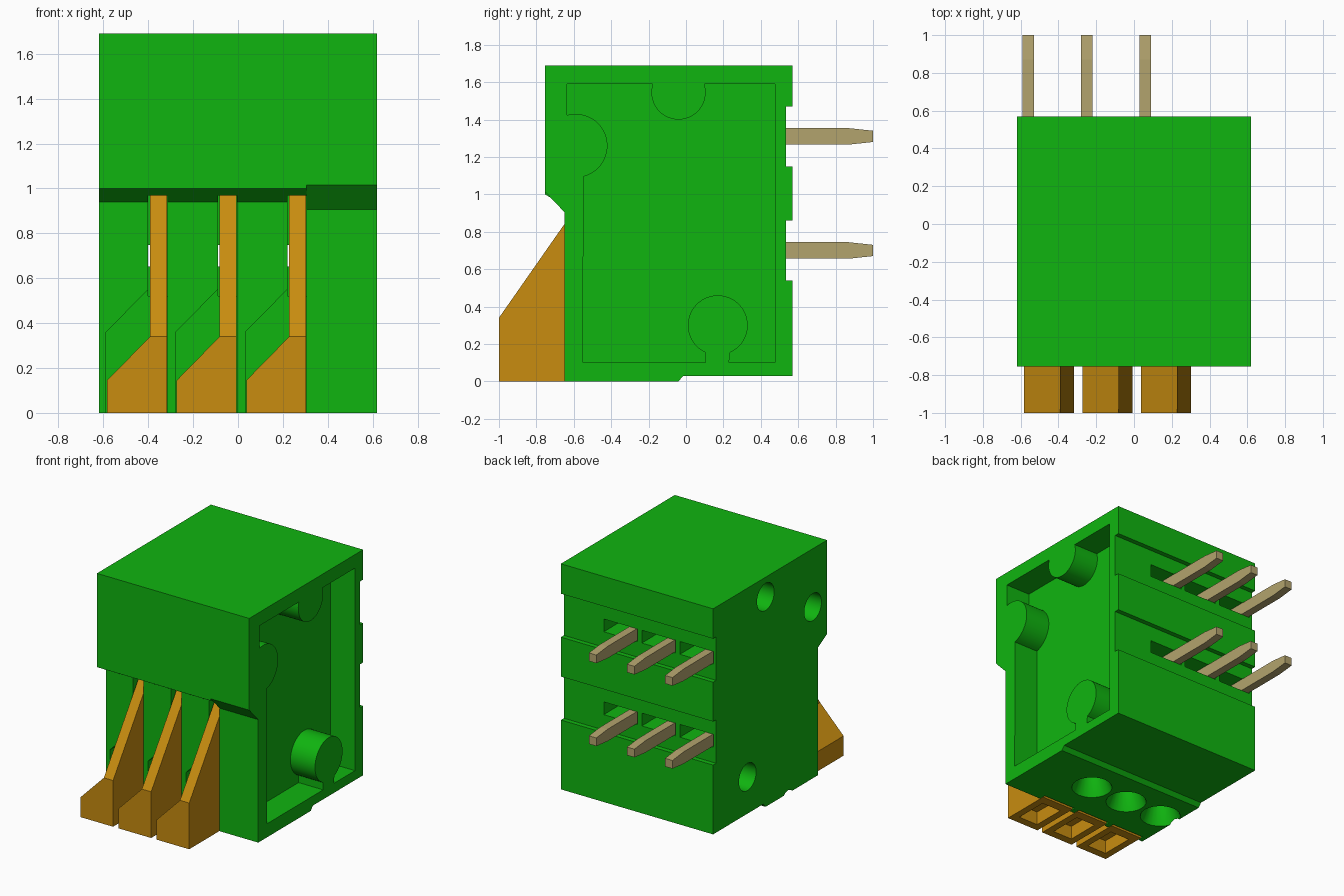
import bpy, bmesh
from math import cos, sin, radians, pi

if "Cube" in bpy.data.objects:
    bpy.data.objects.remove(bpy.data.objects["Cube"])


def material(name, rgb):
    m = bpy.data.materials.new(name)
    m.use_nodes = True
    m.diffuse_color = (*rgb, 1)
    m.node_tree.nodes["Principled BSDF"].inputs["Base Color"].default_value = (*rgb, 1)
    return m


GREEN = material("housing green", (0.005, 0.46, 0.005))
ORANGE = material("lever orange", (0.58, 0.265, 0.005))
METAL = material("pin metal", (0.45, 0.37, 0.155))


def extrude(name, outline, lo, hi, axis, mat):
    """Extrude an outline: axis x takes (y, z) points, axis y takes (x, z) points."""
    place = {"x": lambda p, d: (d, p[0], p[1]), "y": lambda p, d: (p[0], d, p[1])}[axis]
    bm = bmesh.new()
    ends = [[bm.verts.new(place(p, d)) for p in outline] for d in (lo, hi)]
    bm.faces.new(ends[0])
    bm.faces.new(ends[1])
    n = len(outline)
    for i in range(n):
        j = (i + 1) % n
        bm.faces.new((ends[0][i], ends[0][j], ends[1][j], ends[1][i]))
    bmesh.ops.recalc_face_normals(bm, faces=bm.faces)
    return to_object(name, bm, mat)


def to_object(name, bm, mat):
    me = bpy.data.meshes.new(name)
    bm.to_mesh(me)
    bm.free()
    me.materials.append(mat)
    ob = bpy.data.objects.new(name, me)
    bpy.context.collection.objects.link(ob)
    return ob


def box(name, x0, x1, y0, y1, z0, z1, mat):
    return extrude(name, [(x0, z0), (x1, z0), (x1, z1), (x0, z1)], y0, y1, "y", mat)


def arc(cy, cz, r, a0, a1, steps=28):
    angles = [radians(a0 + (a1 - a0) * i / steps) for i in range(steps + 1)]
    return [(cy + r * cos(a), cz + r * sin(a)) for a in angles]


def funnel(x, y):
    """Round wire entry that narrows upward, open below the base."""
    bm = bmesh.new()
    rings = []
    for r, z in ((0.15, -0.05), (0.14, 0.0), (0.085, 0.13), (0.085, 0.3)):
        rings.append([bm.verts.new((x + r * cos(a * pi / 12), y + r * sin(a * pi / 12), z))
                      for a in range(24)])
    for low, high in zip(rings, rings[1:]):
        for i in range(24):
            j = (i + 1) % 24
            bm.faces.new((low[i], low[j], high[j], high[i]))
    bm.faces.new(rings[0])
    bm.faces.new(rings[-1])
    bmesh.ops.recalc_face_normals(bm, faces=bm.faces)
    return to_object("cutter", bm, GREEN)


def cut(target, cutter):
    mod = target.modifiers.new("cut", "BOOLEAN")
    mod.operation = "DIFFERENCE"
    mod.solver = "EXACT"
    mod.object = cutter
    bpy.ops.object.select_all(action="DESELECT")
    bpy.context.view_layer.objects.active = target
    target.select_set(True)
    bpy.ops.object.modifier_apply(modifier=mod.name)
    bpy.data.objects.remove(cutter)


# Housing block with stepped base and two bands set into the back
housing = extrude("housing", [
    (-0.755, 0), (-0.04, 0), (-0.015, 0.03), (0.57, 0.03),
    (0.57, 0.54), (0.535, 0.54), (0.535, 0.86), (0.57, 0.86),
    (0.57, 1.15), (0.535, 1.15), (0.535, 1.47), (0.57, 1.47),
    (0.57, 1.69), (-0.755, 1.69)], -0.62, 0.62, "x", GREEN)

# Lower front set back under a chamfered overhang
SPLIT = 0.305
for x0, x1, top, low in ((-0.7, SPLIT, 1.026, 0.94), (SPLIT, 0.7, 1.062, 0.905)):
    cut(housing, extrude("cutter", [(-0.8, top), (-0.65, low), (-0.65, -0.1), (-0.8, -0.1)],
                         x0, x1, "x", GREEN))

# Recess in the left side, leaving three round bosses
recess = [(-0.55, 0.1), (0.105, 0.1)]
recess += arc(0.17, 0.3, 0.16, 246, -66, 40)
recess += [(0.23, 0.1), (0.475, 0.1), (0.475, 1.59)]
recess += arc(-0.04, 1.545, 0.145, 18, -198)
recess += [(-0.635, 1.59), (-0.635, 1.425)]
recess += arc(-0.59, 1.26, 0.17, 105, -76)
cut(housing, extrude("cutter", recess, 0.42, 0.7, "x", GREEN))

# Round sockets in the right side
for y, z in ((-0.04, 1.545), (-0.59, 1.26), (0.17, 0.3)):
    cut(housing, extrude("cutter", arc(y, z, 0.1, 0, 350, 35), -0.7, -0.42, "x", GREEN))

for i in range(3):
    s = 0.31 * i          # offset of this pole

    # Lever slot, inner channel, pin windows and wire entry
    cut(housing, extrude("cutter", [
        (s - 0.587, -0.1), (s - 0.587, 0.36), (s - 0.4, 0.55), (s - 0.4, 0.975),
        (s - 0.315, 0.975), (s - 0.315, -0.1)], -0.7, -0.6, "y", GREEN))
    cut(housing, box("cutter", s - 0.4, s - 0.315, -0.62, 0.3, 0.52, 0.975, GREEN))
    for z, depth in ((0.7, 0.25), (1.31, 0.3)):
        cut(housing, box("cutter", s - 0.6, s - 0.325, depth, 0.7, z - 0.047, z + 0.047, GREEN))
    cut(housing, funnel(s - 0.49, -0.3))

    # Lever: hollow sloped foot and tall blade
    foot = extrude(f"lever_foot_{i + 1}", [
        (s - 0.583, 0), (s - 0.583, 0.145), (s - 0.392, 0.34),
        (s - 0.317, 0.34), (s - 0.317, 0)], -1, -0.62, "y", ORANGE)
    cut(foot, box("cutter", s - 0.53, s - 0.37, -0.94, -0.69, -0.1, 0.1, ORANGE))
    extrude(f"lever_blade_{i + 1}", [
        (-1, 0.34), (-0.56, 0.97), (0.25, 0.97), (0.25, 0.55),
        (-0.62, 0.55), (-0.62, 0.34)], s - 0.392, s - 0.317, "x", ORANGE)

    # Solder pins with tapered tips
    for row, z in (("lower", 0.7), ("upper", 1.31)):
        extrude(f"{row}_pin_{i + 1}", [
            (0.28, z - 0.044), (0.87, z - 0.044), (1, z - 0.03),
            (1, z + 0.03), (0.87, z + 0.044), (0.28, z + 0.044)],
            s - 0.59, s - 0.53, "x", METAL)

# Smooth the round walls, keep the hard edges
bpy.ops.object.select_all(action="DESELECT")
housing.select_set(True)
bpy.context.view_layer.objects.active = housing
bpy.ops.object.shade_smooth_by_angle(angle=radians(25))
